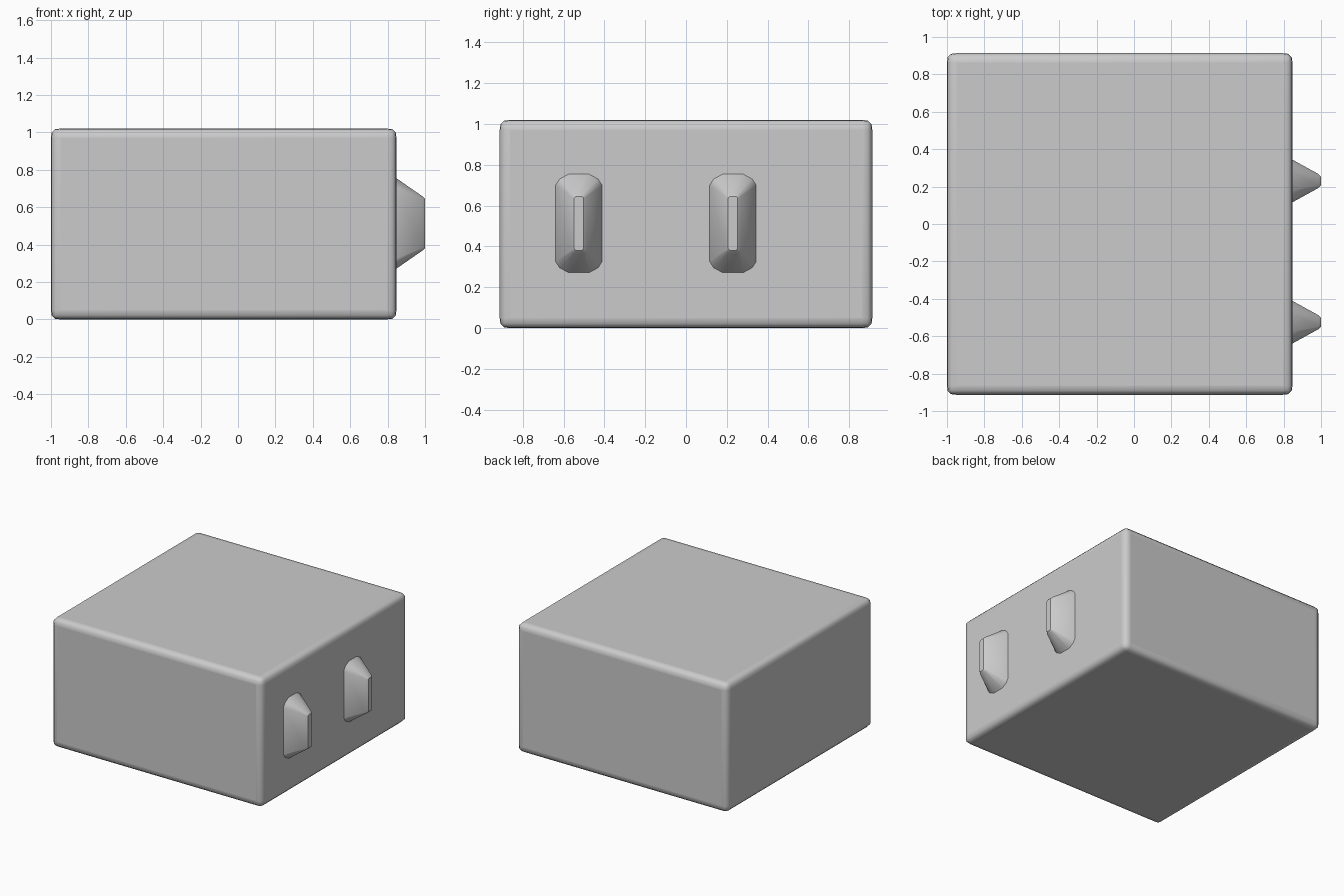
import bpy, bmesh

if "Cube" in bpy.data.objects:
    bpy.data.objects.remove(bpy.data.objects["Cube"])


def finish(name, bm):
    bmesh.ops.recalc_face_normals(bm, faces=bm.faces)
    mesh = bpy.data.meshes.new(name)
    bm.to_mesh(mesh)
    bm.free()
    obj = bpy.data.objects.new(name, mesh)
    bpy.context.collection.objects.link(obj)
    return obj


def ring(bm, x, cy, cz, hy, hz, cut_y, cut_z):
    """Long outline in the YZ plane with two-step rounded corners."""
    corner = [(hy, hz - cut_z), (hy - cut_y * 0.3, hz - cut_z * 0.45),
              (hy - cut_y, hz)]
    pts = corner + [(-y, z) for y, z in reversed(corner)]
    pts += [(-y, -z) for y, z in pts]
    return [bm.verts.new((x, cy + y, cz + z)) for y, z in pts]


def make_prong(name, cy):
    bm = bmesh.new()
    cz = 0.513
    # Buried root, wide base, narrow shoulder and small tip
    rings = [ring(bm, 0.82, cy, cz, 0.115, 0.243, 0.065, 0.055),
             ring(bm, 0.845, cy, cz, 0.115, 0.243, 0.065, 0.055),
             ring(bm, 0.985, cy, cz, 0.038, 0.146, 0.014, 0.014),
             ring(bm, 1.0, cy, cz, 0.023, 0.132, 0.009, 0.009)]
    for a, b in zip(rings, rings[1:]):
        for i in range(len(a)):
            j = (i + 1) % len(a)
            bm.faces.new((a[i], a[j], b[j], b[i]))
    bm.faces.new(rings[0])
    bm.faces.new(rings[-1])
    return finish(name, bm)


# Main box with softened edges
bm = bmesh.new()
bmesh.ops.create_cube(bm, size=1)
for v in bm.verts:
    v.co = (v.co.x * 1.847 - 0.0765, v.co.y * 1.826, (v.co.z + 0.5) * 1.02)
body = finish("body", bm)
bevel = body.modifiers.new("soft_edges", 'BEVEL')
bevel.width = 0.05
bevel.segments = 3
bevel.profile = 0.62

# Two tapered prongs on the right side
prongs = [make_prong("left_prong", -0.525), make_prong("right_prong", 0.23)]

# Smooth the rounded edges, keep the hard creases
for obj in [body] + prongs:
    bpy.ops.object.select_all(action='DESELECT')
    obj.select_set(True)
    bpy.context.view_layer.objects.active = obj
    bpy.ops.object.shade_smooth_by_angle(angle=0.52)
